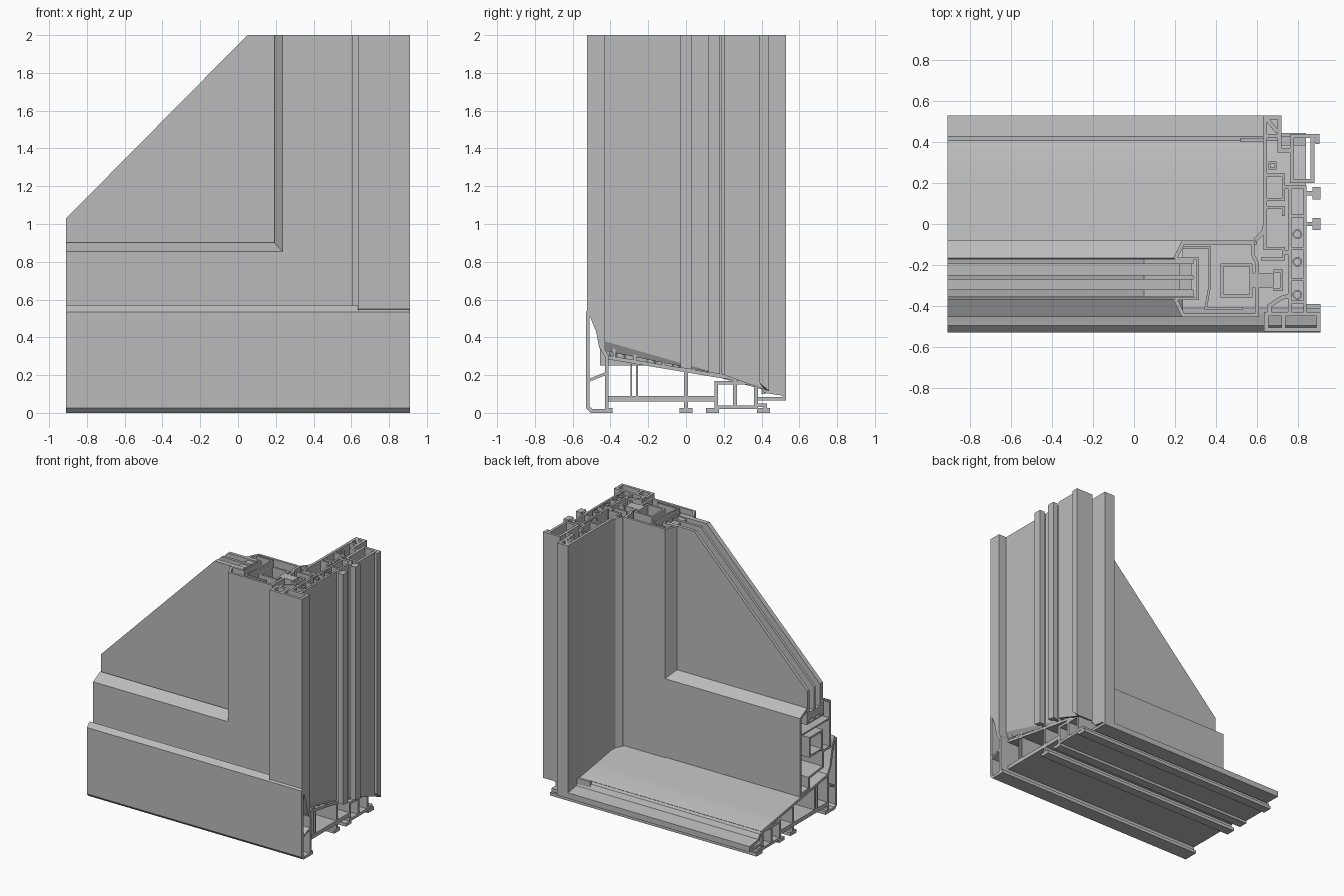
import bpy
import math
from mathutils import Vector

default_cube = bpy.data.objects.get("Cube")
if default_cube:
    bpy.data.objects.remove(default_cube, do_unlink=True)

# One plain grey for the whole section
grey = bpy.data.materials.new("plain grey")
grey.use_nodes = True
tone = (0.5, 0.5, 0.5, 1)
grey.diffuse_color = tone
grey.node_tree.nodes["Principled BSDF"].inputs["Base Color"].default_value = tone

LEFT, RIGHT, TOP = -91, 91, 200          # all sizes in hundredths


def place(axis, u, v, w):
    """Put profile coordinates (u, v) and the extrusion distance w into space."""
    spot = {"x": (w, u, v), "y": (u, w, v), "z": (u, v, w)}[axis]
    return Vector(spot) / 100


def finish(name, verts, faces):
    mesh = bpy.data.meshes.new(name)
    mesh.from_pydata(verts, [], faces)
    mesh.materials.append(grey)
    part = bpy.data.objects.new(name, mesh)
    bpy.context.collection.objects.link(part)
    bpy.ops.object.select_all(action="DESELECT")
    part.select_set(True)
    bpy.context.view_layer.objects.active = part
    bpy.ops.object.mode_set(mode="EDIT")
    bpy.ops.mesh.select_all(action="SELECT")
    bpy.ops.mesh.normals_make_consistent(inside=False)
    bpy.ops.object.mode_set(mode="OBJECT")
    bpy.ops.object.shade_smooth_by_angle(angle=math.radians(30))
    return part


def level(start, v):
    """The start may be a number or a rule that follows the sill."""
    return start(v) if callable(start) else start


def solid(name, outline, axis, start, end):
    """Extrude a filled outline."""
    n = len(outline)
    verts = [place(axis, u, v, level(start, v)) for u, v in outline]
    verts += [place(axis, u, v, end) for u, v in outline]
    faces = [tuple(range(n)), tuple(range(n, n + n))]
    faces += [(i, (i + 1) % n, (i + 1) % n + n, i + n) for i in range(n)]
    return finish(name, verts, faces)


def block(name, u0, u1, v0, v1, axis, start, end):
    return solid(name, [(u0, v0), (u1, v0), (u1, v1), (u0, v1)], axis, start, end)


def wall(name, path, axis, start, end, thick=2, closed=False):
    """Extrude a thin wall along a centre line, with mitred corners."""
    pts = [Vector(p) for p in path]
    n = len(pts)
    sides = []
    for i, p in enumerate(pts):
        before = p - pts[i - 1] if i or closed else pts[1] - p
        after = pts[(i + 1) % n] - p if i < n - 1 or closed else before
        a, b = before.normalized(), after.normalized()
        na, nb = Vector((-a.y, a.x)), Vector((-b.y, b.x))
        mitre = (na + nb) / max(1 + na.dot(nb), 0.4) * thick / 2
        sides.append((p + mitre, p - mitre))
    verts, faces = [], []
    for a, b in sides:
        for q in (a, b):
            verts.append(place(axis, q.x, q.y, level(start, q.y)))
            verts.append(place(axis, q.x, q.y, end))
    for i in range(n if closed else n - 1):
        k, m = 4 * i, 4 * ((i + 1) % n)
        faces += [(k, m, m + 1, k + 1), (k + 2, k + 3, m + 3, m + 2),
                  (k, k + 2, m + 2, m), (k + 1, m + 1, m + 3, k + 3)]
    if not closed:
        last = 4 * (n - 1)
        faces += [(0, 1, 3, 2), (last, last + 2, last + 3, last + 1)]
    return finish(name, verts, faces)


def ring(name, u0, u1, v0, v1, axis, start, end, thick=2):
    path = [(u0, v0), (u1, v0), (u1, v1), (u0, v1)]
    return wall(name, path, axis, start, end, thick, closed=True)


# Upper surface of the sill, which the upright parts stand on
SLOPE = [(-53, 55), (-49, 54), (-43, 32), (-40, 30), (15, 21), (38, 17), (42, 12), (53, 10)]


def sill_top(v):
    for (a, za), (b, zb) in zip(SLOPE, SLOPE[1:]):
        if v <= b:
            return za + (zb - za) * max(0, v - a) / (b - a)
    return SLOPE[-1][1]


# Sill: front box with leaning lip
wall("sill_front_box", [(-50, 1), (-52, 3), (-52, 53), (-50, 55), (-48, 50),
     (-45, 35), (-42, 30), (-42, 1)], "x", LEFT, RIGHT, closed=True)
wall("sill_box_brace", [(-52, 17), (-42, 21)], "x", LEFT, RIGHT, 1.5)
block("sill_front_hook", -43, -39, 0, 2.5, "x", LEFT, RIGHT)

# Sill: sloping board, base and webs
inner_end = 84
wall("sill_board", [(-42, 29.5), (15, 20), (37, 16.5), (38, 16)], "x", LEFT, inner_end)
wall("sill_base", [(-42, 7.5), (15, 7.5)], "x", LEFT, inner_end, 3)
for y in (-29, -26):
    wall("sill_screw_web", [(y, 7), (y, 26)], "x", LEFT, inner_end, 1)
wall("sill_middle_web", [(0, 1), (0, 22)], "x", LEFT, inner_end)
ring("sill_outer_box", 16, 37, 3, 16, "x", LEFT, inner_end)
wall("sill_outer_web", [(26, 3), (26, 18)], "x", LEFT, inner_end)
wall("sill_nose", [(37, 16), (40, 15), (42, 11.5), (52, 10), (52, 7.5), (36, 7.5)],
     "x", LEFT, 72)
for y in (0, 14, 41):
    block("sill_hook", y - 3.5, y + 3.5, 0, 2.5, "x", LEFT, inner_end)
wall("sill_hook_arm", [(36, 4), (42, 4), (42, 1)], "x", LEFT, inner_end)
block("sill_end_cover", 52, 64, 40, 42, "z", 10, 18)

# Jamb: front flange and outer column
ring("jamb_front_flange", 64.5, 90, -51.5, -44, "z", sill_top, TOP)
wall("jamb_flange_web", [(73, -51), (73, -44)], "z", sill_top, TOP)
ring("jamb_column", 76, 83.5, -44, 18, "z", sill_top, TOP, 1.5)
wall("jamb_gasket_arm", [(66, -43), (66, -40), (72, -36), (76, -35)], "z", sill_top, TOP)
for y in (-38, -27, -12, 4):
    wall("jamb_column_web", [(76, y), (83.5, y)], "z", sill_top, TOP, 1.5)

# Jamb: round screw channels
for y in (-34.5, -18.5, -5):
    circle = [(79.7 + 2 * math.cos(math.tau * i / 16), y + 2 * math.sin(math.tau * i / 16))
              for i in range(16)]
    wall("jamb_screw_channel", circle, "z", sill_top, TOP, 0.8, closed=True)

# Jamb: room-side cheek with its chambers and seal
wall("jamb_cheek", [(64, 42), (64, 0), (63, -4), (59, -8)], "z", sill_top, TOP)
wall("jamb_seal_pocket", [(64, -2), (64, -12), (73, -12), (73, -17), (62, -17)],
     "z", sill_top, TOP, 1.5)
wall("jamb_pocket_link", [(73, -14), (76, -14)], "z", sill_top, TOP)
ring("jamb_chamber", 64, 73, 12, 24, "z", sill_top, TOP, 1.5)
wall("jamb_chamber_link", [(73, 18), (84, 18)], "z", sill_top, TOP)
wall("jamb_upper_link", [(64, 8), (73, 8), (73, 4)], "z", sill_top, TOP, 1.5)
ring("jamb_screw_pocket", 66, 69, 27, 30, "z", sill_top, TOP, 1)

# Jamb: rear block, channel and outer hooks
ring("jamb_rear_block", 64, 71, 43, 52, "z", sill_top, TOP)
wall("jamb_rear_brace", [(65, 51), (70, 45)], "z", sill_top, TOP)
wall("jamb_rear_channel", [(71, 43), (71, 36), (77, 36), (77, 43), (89.5, 43), (89.5, 39)],
     "z", sill_top, TOP)
wall("jamb_rear_arm", [(87, 43), (87, 21), (77, 21), (77, 36)], "z", sill_top, TOP)
for y in (0, 15):
    wall("jamb_hook", [(83, y), (89, y)], "z", sill_top, TOP)
    block("jamb_hook_end", 87, RIGHT, y - 3, y + 3, "z", sill_top, TOP)

# Sash stile: bevelled skin, glass pocket and reinforcement
STILE = 25
wall("stile_skin", [(20, -17), (24, -9), (58, -9), (58, -15), (60, -19), (60, -43.5),
     (60, -44.5), (24, -44.5), (20, -36.5)], "z", STILE, TOP, 1.8)
wall("stile_pocket", [(20, -17), (31, -17), (31, -36.5), (20, -36.5)], "z", STILE, TOP, 1.2)
wall("stile_inner_web", [(24, -11.5), (37, -11.5), (37, -30), (35, -41), (53, -41)],
     "z", STILE, TOP, 1.2)
ring("stile_reinforcement", 43, 57, -35, -20, "z", STILE, TOP, 1.5)
block("lock_strip", 57, 68, -31, -24, "z", 32, TOP)
wall("lock_guide", [(68, -23), (72, -23), (72, -32), (68, -32)], "z", 32, TOP, 1.5)

# Sash bottom rail: tall hollow profile with bevelled top edges
RAIL_END = 24
wall("rail_skin", [(-17, 89.5), (-9, 85), (-9, 26.5), (-19, 28), (-19, 36), (-36, 38),
     (-36, 50), (-44.5, 50), (-44.5, 85), (-36.5, 89.5)], "x", LEFT, RAIL_END, 1.8)
wall("rail_pocket", [(-17, 89.5), (-17, 78), (-36.5, 78), (-36.5, 89.5)],
     "x", LEFT, RAIL_END, 1.2)
ring("rail_reinforcement", -35, -20, 52, 66, "x", LEFT, RAIL_END, 1.5)
wall("rail_inner_web", [(-9, 72), (-44, 72)], "x", LEFT, RAIL_END, 1.2)
block("rail_corner_back", RAIL_END, 60, 27, 84, "y", -10, -8.2)

# Triple glazing with a slanting cut, and its spacers
PANE = [(LEFT, 79), (29, 79), (29, TOP), (5, TOP), (LEFT, 103)]
for back, front in ((-17, -19.5), (-25, -27), (-32, -35.7)):
    solid("glass_pane", PANE, "y", back, front)
for back, front in ((-19.5, -25), (-27, -32)):
    block("side_spacer", 22, 28, 80, TOP - 1, "y", back, front)
    block("bottom_spacer", LEFT, 28, 80, 86, "y", back, front)
